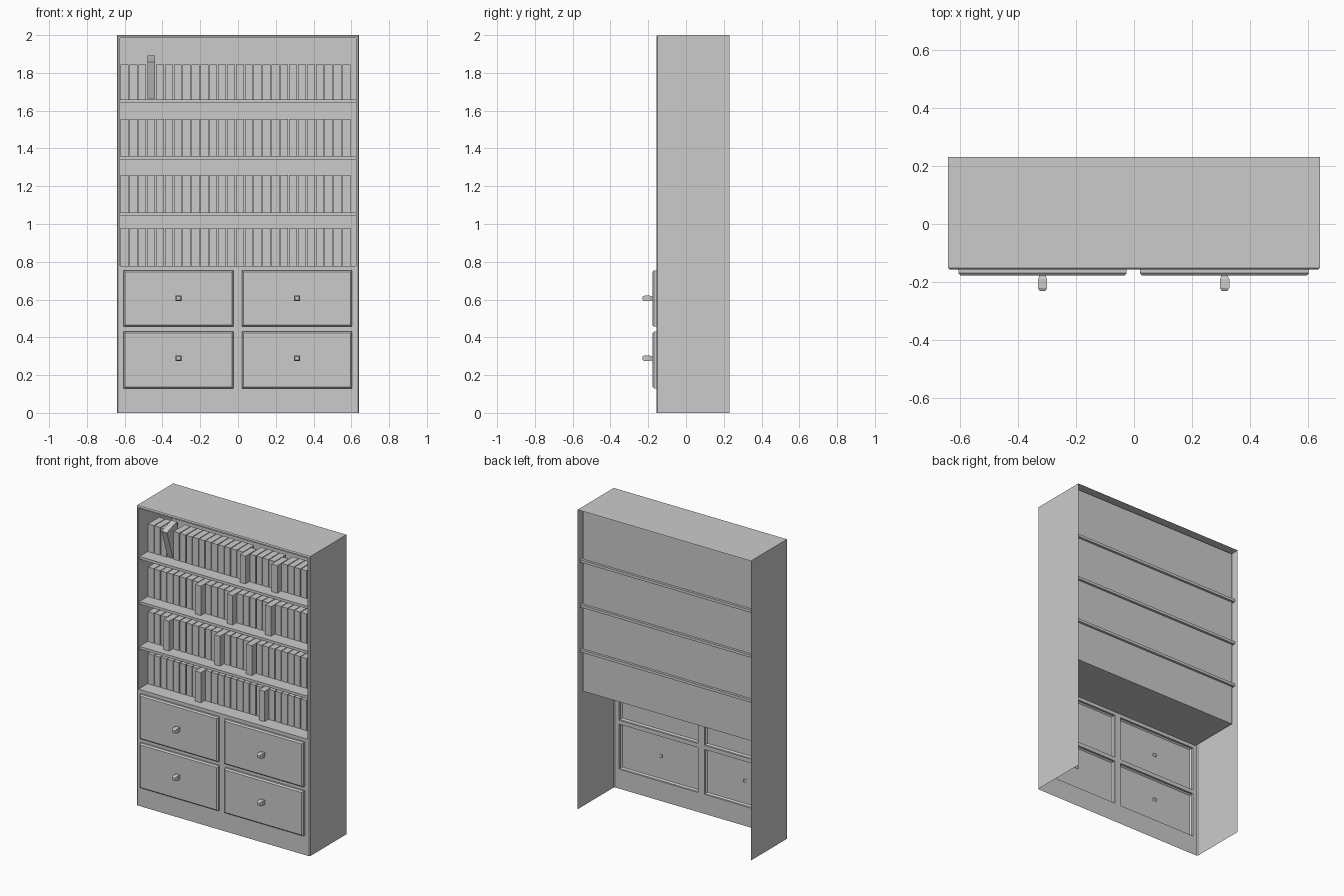
import bpy, bmesh, math
from mathutils import Matrix, Vector

if "Cube" in bpy.data.objects:
    bpy.data.objects.remove(bpy.data.objects["Cube"])


def finish(name, bm):
    me = bpy.data.meshes.new(name)
    bm.to_mesh(me)
    bm.free()
    ob = bpy.data.objects.new(name, me)
    bpy.context.collection.objects.link(ob)
    return ob


def loft(name, rings, cap=True, skip=()):
    """Join rectangles (x0, x1, z0, z1, y) in order; the last one may be capped."""
    bm = bmesh.new()
    loops = []
    for x0, x1, z0, z1, y in rings:
        loops.append([bm.verts.new(p) for p in
                      ((x0, y, z0), (x1, y, z0), (x1, y, z1), (x0, y, z1))])
    for a, b in zip(loops, loops[1:]):
        for i in range(4):
            if i not in skip:
                j = (i + 1) % 4
                bm.faces.new((a[i], a[j], b[j], b[i]))
    if cap:
        bm.faces.new(loops[-1])
    return finish(name, bm)


def add_box(bm, x0, x1, y0, y1, z0, z1, mat=Matrix.Identity(4)):
    m = mat @ Matrix.Translation(((x0 + x1) / 2, (y0 + y1) / 2, (z0 + z1) / 2)) \
        @ Matrix.Diagonal((x1 - x0, y1 - y0, z1 - z0, 1))
    bmesh.ops.create_cube(bm, size=1, matrix=m)


FRONT, BACK = -0.157, 0.23
W, BV = 0.64, 0.006
COLS = ((-0.605, -0.025), (0.02, 0.603))
ROWS = ((0.13, 0.43), (0.457, 0.755))
OPEN = (-0.625, 0.625, 0.778, 1.985)

# thin outer shell, open underneath and behind
loft("outer_shell", [(-W, W, 0, 2, BACK), (-W, W, 0, 2, FRONT + BV),
                     (-W + BV, W - BV, 0, 2 - BV, FRONT)], cap=False, skip=(0,))

# front frame with openings for the shelves and drawers
bm = bmesh.new()
xs = [-W + BV, OPEN[0], *COLS[0], *COLS[1], OPEN[1], W - BV]
zs = [0, *ROWS[0], *ROWS[1], OPEN[2], OPEN[3], 2 - BV]
grid = [[bm.verts.new((x, FRONT, z)) for z in zs] for x in xs]
holes = [(*c, *r) for c in COLS for r in ROWS] + [OPEN]
for i in range(len(xs) - 1):
    for k in range(len(zs) - 1):
        cx, cz = (xs[i] + xs[i + 1]) / 2, (zs[k] + zs[k + 1]) / 2
        if not any(a < cx < b and c < cz < d for a, b, c, d in holes):
            bm.faces.new((grid[i][k], grid[i + 1][k], grid[i + 1][k + 1], grid[i][k + 1]))
bmesh.ops.delete(bm, geom=[v for v in bm.verts if not v.link_faces], context='VERTS')
finish("front_frame", bm)

# recess that holds the books
loft("shelf_recess", [(*OPEN, FRONT), (*OPEN, 0.192)])

# shelves, poking slightly through the back panel
for n, z in enumerate((1.06, 1.36, 1.66)):
    bm = bmesh.new()
    add_box(bm, -0.635, 0.635, -0.147, 0.208, z - 0.018, z)
    finish(f"shelf_{n + 1}", bm)

# drawer fronts and square knobs
for c, (x0, x1) in enumerate(COLS):
    for r, (z0, z1) in enumerate(ROWS):
        b = 0.008
        loft(f"drawer_{r}_{c}", [(x0, x1, z0, z1, FRONT), (x0, x1, z0, z1, -0.169),
                                 (x0 + b, x1 - b, z0 + b, z1 - b, -0.178)])
        kx, kz = (-0.315, 0.312)[c], (0.289, 0.606)[r]
        loft(f"knob_{r}_{c}", [(kx - s, kx + s, kz - s * 0.9, kz + s * 0.9, y) for s, y in
                               ((0.012, -0.176), (0.012, -0.182), (0.016, -0.190),
                                (0.016, -0.220), (0.010, -0.230))])

# rows of books: base, top, and which ones are pulled forward
PITCH, N, BOOK_Y, DEPTH = 0.047, 26, -0.06, 0.12
rows = ((0.778, 0.98, (8, 18)), (1.06, 1.26, (3, 11, 16)),
        (1.36, 1.557, (8, 13, 19)), (1.66, 1.845, (15, 20)))
for n, (z0, z1, pulled) in enumerate(rows):
    bm = bmesh.new()
    for i in range(N):
        if n == 3 and i == 3:
            continue
        x = -0.622 + i * PITCH
        y = BOOK_Y - (0.04 if i in pulled else 0)
        add_box(bm, x, x + 0.042, y, y + DEPTH, z0, z1)
    finish(f"books_row_{n + 1}", bm)

# one book tipping out of the top row
bm = bmesh.new()
pivot = Vector((0, BOOK_Y, 1.664))
tilt = Matrix.Translation(pivot) @ Matrix.Rotation(math.radians(18), 4, 'X')
x = -0.622 + 3 * PITCH
add_box(bm, x + 0.002, x + 0.042, 0, DEPTH - 0.01, 0, 0.205, tilt)
finish("tipped_book", bm)
